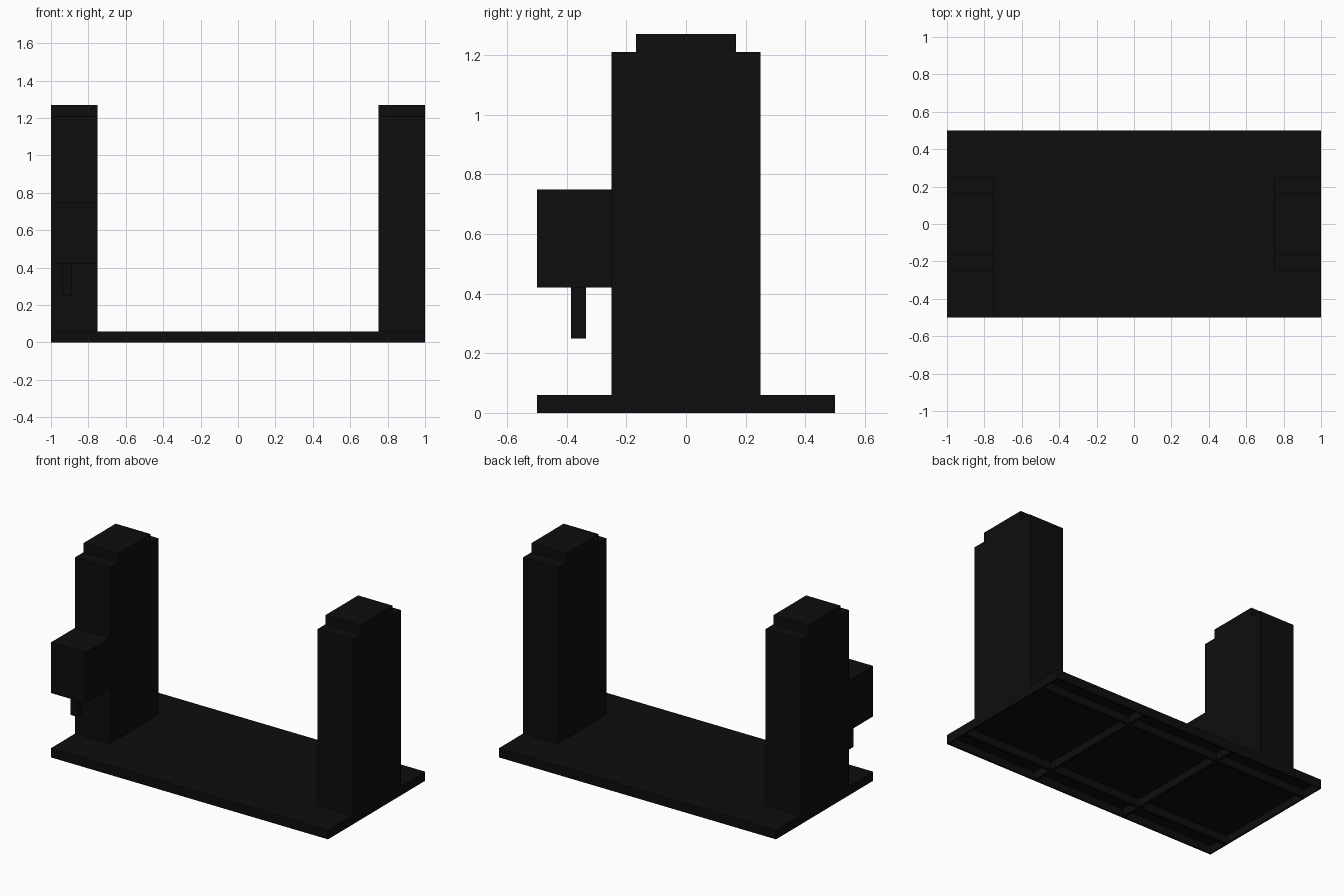
import bpy

cube = bpy.data.objects.get("Cube")
if cube:
    bpy.data.objects.remove(cube, do_unlink=True)

black = bpy.data.materials.new("near_black")
black.use_nodes = True
colour = (0.004, 0.004, 0.004, 1)
black.diffuse_color = colour
black.node_tree.nodes["Principled BSDF"].inputs["Base Color"].default_value = colour


def box(name, x, y, z):
    """Box spanning the (min, max) ranges along each axis."""
    spans = (x, y, z)
    bpy.ops.mesh.primitive_cube_add(size=1, location=[(a + b) / 2 for a, b in spans])
    obj = bpy.context.object
    obj.name = name
    obj.scale = [b - a for a, b in spans]
    bpy.ops.object.transform_apply(location=False, rotation=False, scale=True)
    obj.data.materials.append(black)
    return obj


TOP, PLATE, RIM, RIB = 0.06, 0.05, 0.01, 0.01

# Base: a thin deck with a rim and ribs underneath
box("base_deck", (-1, 1), (-0.5, 0.5), (PLATE, TOP))
for side, s in (("left", 1), ("right", -1)):
    box(f"base_rim_{side}", sorted((s, s * (1 - RIM))), (-0.5, 0.5), (0, PLATE))
    box(f"base_cross_rib_{side}", (s / 3 - RIB, s / 3 + RIB), (-0.49, 0.49), (0, PLATE))
for side, s in (("back", 1), ("front", -1)):
    box(f"base_rim_{side}", (-0.99, 0.99), sorted((s * 0.5, s * (0.5 - RIM))), (0, PLATE))
    y = s * 0.35
    box(f"base_long_rib_{side}", (-0.99, 0.99), (y - RIB, y + RIB), (0, PLATE))

# Two pillars with narrower caps
for side, x in (("left", (0.75, 1)), ("right", (-1, -0.75))):
    box(f"pillar_{side}", x, (-0.25, 0.25), (TOP, 1.21))
    box(f"pillar_cap_{side}", x, (-0.167, 0.167), (1.21, 1.27))

# Box on the front of the right pillar, with a peg hanging below it
box("front_box", (-1, -0.75), (-0.5, -0.25), (0.42, 0.75))
box("hanging_peg", (-0.94, -0.89), (-0.385, -0.335), (0.25, 0.42))
